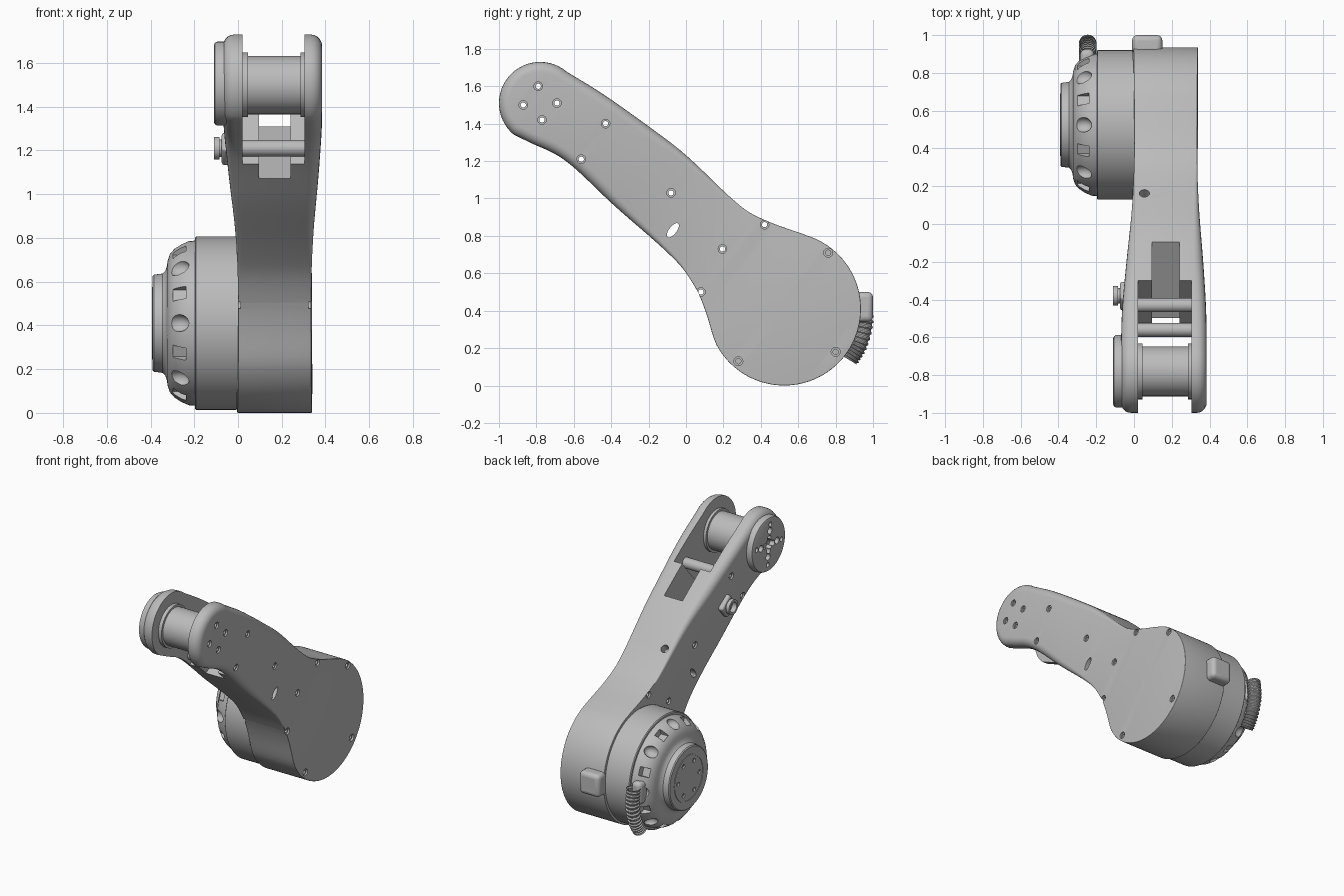
import bpy, bmesh, math
from mathutils import Matrix, Vector

if "Cube" in bpy.data.objects:
    bpy.data.objects.remove(bpy.data.objects["Cube"], do_unlink=True)

grey = bpy.data.materials.new("machined grey")
grey.use_nodes = True
grey.diffuse_color = (0.5, 0.5, 0.5, 1)
grey.node_tree.nodes["Principled BSDF"].inputs["Base Color"].default_value = (0.5, 0.5, 0.5, 1)

# Arm frame: x across, s along the arm, t perpendicular to it (in the y-z plane)
TIP, BASE = Vector((0, -0.78, 1.51)), Vector((0, 0.525, 0.41))
R_TIP, R_BASE = 0.22, 0.41
along = (BASE - TIP).normalized()
up = Vector((0, -along.z, along.y))
length = (BASE - TIP).length
FRAME = Matrix.Translation(TIP) @ Matrix(((1, 0, 0), (0, along.y, up.y), (0, along.z, up.z))).to_4x4()


def arm_s(y, z):
    return (Vector((0, y, z)) - TIP).dot(along)


def smooth(points, s):
    """Smooth interpolation through (s, value) points."""
    n = len(points)
    i = max([k for k in range(n - 1) if points[k][0] <= s], default=0)
    slope = lambda a, b: (points[b][1] - points[a][1]) / (points[b][0] - points[a][0])
    m0, m1 = slope(max(i - 1, 0), i + 1), slope(i, min(i + 2, n - 1))
    (a, p), (b, q) = points[i], points[i + 1]
    h, u = b - a, (s - a) / (b - a)
    return ((2*u**3 - 3*u*u + 1) * p + (u**3 - 2*u*u + u) * h * m0
            + (3*u*u - 2*u**3) * q + (u**3 - u*u) * h * m1)


def finish(name, bm, angle=30):
    bmesh.ops.recalc_face_normals(bm, faces=bm.faces)
    mesh = bpy.data.meshes.new(name)
    bm.to_mesh(mesh)
    bm.free()
    obj = bpy.data.objects.new(name, mesh)
    bpy.context.collection.objects.link(obj)
    mesh.materials.append(grey)
    shade(obj, angle)
    return obj


def shade(obj, angle=30):
    bpy.ops.object.select_all(action='DESELECT')
    obj.select_set(True)
    bpy.context.view_layer.objects.active = obj
    bpy.ops.object.shade_smooth_by_angle(angle=math.radians(angle))


def lathe(bm, profile, y, z, seg=24):
    """Closed solid of (x, radius) steps turned about an axis along x."""
    rings = [[bm.verts.new((x, y + r * math.cos(math.tau * k / seg), z + r * math.sin(math.tau * k / seg)))
              for k in range(seg)] for x, r in profile]
    for a, b in zip(rings, rings[1:]):
        for k in range(seg):
            j = (k + 1) % seg
            bm.faces.new((a[k], a[j], b[j], b[k]))
    bm.faces.new(rings[0])
    bm.faces.new(rings[-1])


def turned(name, profile, y, z, seg=64):
    bm = bmesh.new()
    lathe(bm, profile, y, z, seg)
    return finish(name, bm)


def box(bm, lo, hi, matrix=Matrix()):
    lo, hi = Vector(lo), Vector(hi)
    fit = Matrix.Translation((lo + hi) / 2) @ Matrix.Diagonal((*(hi - lo), 1))
    return bmesh.ops.create_cube(bm, size=1, matrix=matrix @ fit)["verts"]


def cut(obj, *cutters):
    for cutter in cutters:
        cutter.hide_render = True
        mod = obj.modifiers.new("cut", 'BOOLEAN')
        mod.operation, mod.solver, mod.object, mod.use_self = 'DIFFERENCE', 'EXACT', cutter, True
        bpy.ops.object.select_all(action='DESELECT')
        bpy.context.view_layer.objects.active = obj
        obj.select_set(True)
        bpy.ops.object.modifier_apply(modifier=mod.name)
    shade(obj)


def soften(obj, width, segments=3):
    mod = obj.modifiers.new("round", 'BEVEL')
    mod.width, mod.segments, mod.limit_method = width, segments, 'ANGLE'


# Arm body: outline of station pairs, lofted across x with rounded rims
UPPER = [(0, .22), (.24, .255), (.65, .287), (.8, .289), (1.19, .27), (1.35, .305), (1.55, .38), (1.62, .4)]
LOWER = [(0, -.22), (.11, -.192), (.235, -.157), (.36, -.147), (.64, -.163), (1.1, -.177),
         (1.27, -.219), (1.39, -.279), (1.55, -.38), (1.62, -.4)]
RIGHT = [(-.22, .385), (.2, .383), (.5, .37), (.9, .345), (1.25, .335), (2.2, .34)]
LEFT = [(-.22, -.07), (.2, -.065), (.5, -.045), (.9, -.012), (1.25, 0), (2.2, -.005)]

stations = []
for k in range(14):
    a = math.pi / 2 * k / 14
    stations.append((-R_TIP * math.cos(a), R_TIP * math.sin(a), -R_TIP * math.sin(a)))
for k in range(48):
    s = 1.55 * k / 48
    stations.append((s, smooth(UPPER, s), smooth(LOWER, s)))
start = math.asin((1.55 - length) / R_BASE)
for k in range(37):
    a = start + (math.pi / 2 - start) * k / 36
    t = R_BASE * math.cos(a)
    stations.append((length + R_BASE * math.sin(a), t, -t))

n = len(stations) - 1
loop = [(s, u) for s, u, l in stations] + [(s, l) for s, u, l in stations[n - 1:0:-1]]
N = len(loop)
bm = bmesh.new()
rings = []
for side, STEPS in ((-1, range(6)), (1, range(5, -1, -1))):
    for step in STEPS:
        a = math.pi / 2 * step / 5
        ring = []
        for i, (s, t) in enumerate(loop):
            p, q = loop[i - 1], loop[(i + 1) % N]
            normal = Vector((q[1] - p[1], p[0] - q[0])).normalized()
            r = 0.004 + 0.05 * min(1, max(0, (1.25 - s) / 0.7))
            inset = r * (1 - math.sin(a))
            face = smooth(RIGHT if side > 0 else LEFT, s)
            x = face - side * r * (1 - math.cos(a))
            ring.append(bm.verts.new(FRAME @ Vector((x, s + normal.x * inset, t + normal.y * inset))))
        rings.append(ring)
for a, b in zip(rings, rings[1:]):
    for k in range(N):
        bm.faces.new((a[k], a[(k + 1) % N], b[(k + 1) % N], b[k]))
for ring in (rings[0], rings[-1]):
    for i in range(n):
        corners = (ring[i], ring[i + 1], ring[N - i - 1], ring[(N - i) % N])
        bm.faces.new(list(dict.fromkeys(corners)))
# the rim offset points inward only if the outline runs clockwise
body = finish("arm_body", bm)

# Fork gap and the narrower slot behind it
bm = bmesh.new()
box(bm, (.02, -.5, -.6), (.305, .4, .6), FRAME)
fork_gap = finish("fork_gap_cutter", bm)
bm = bmesh.new()
for v in box(bm, (.095, .1, -.5), (.24, .552, .5)):
    if v.co.y > .3:
        v.co.y += .35 * v.co.z
    v.co = FRAME @ v.co
back_slot = finish("back_slot_cutter", bm)

# Counterbored bolt holes, blind holes, cable slot and top hole
HUB_HOLES = [(-.79, 1.6), (-.87, 1.5), (-.77, 1.42), (-.69, 1.51)]
RODS = [(-.56, 1.21), (-.43, 1.4)]
bm = bmesh.new()
for y, z in HUB_HOLES + RODS + [(-.08, 1.03), (.42, .86), (.195, .73), (.08, .5)]:
    s = arm_s(y, z)
    l, r = smooth(LEFT, s), smooth(RIGHT, s)
    lathe(bm, [(l - .1, .023), (l + .012, .023), (l + .012, .014),
               (r - .012, .014), (r - .012, .023), (r + .1, .023)], y, z)
bolt_holes = finish("bolt_hole_cutter", bm)
bm = bmesh.new()
for y, z in [(.76, .71), (.8, .18), (.28, .13)]:
    lathe(bm, [(.28, .014), (.325, .014), (.325, .024), (.4, .024)], y, z)
slot = Matrix.Translation((0, -.07, .83)) @ Matrix.Rotation(math.radians(-38), 4, 'X')
bmesh.ops.create_cone(bm, cap_ends=True, segments=24, radius1=.02, radius2=.02, depth=1,
                      matrix=slot @ Matrix.Diagonal((1, 1, 2.3, 1)) @ Matrix.Rotation(math.pi / 2, 4, 'Y'))
hole = Matrix.Translation((.055, .165, 1.08)) @ up.to_track_quat('Z', 'Y').to_matrix().to_4x4()
bmesh.ops.create_cone(bm, cap_ends=True, segments=24, radius1=.027, radius2=.027, depth=.12, matrix=hole)
other_holes = finish("other_hole_cutter", bm)
cut(body, fork_gap, back_slot, bolt_holes, other_holes)

# Drum and cross rods in the fork
drum = turned("fork_drum", [(.015, .148), (.045, .148), (.045, .132), (.285, .132), (.285, .148), (.31, .148)],
              -.78, 1.5)
cut(drum, bolt_holes)
for i, (y, z) in enumerate(RODS):
    cut(turned(f"cross_rod_{i + 1}", [(.015, .037), (.31, .037)], y, z, 32), bolt_holes)

# Hub plate on the outside of the fork
hub = turned("hub_plate", [(-.05, .192), (-.095, .192), (-.106, .186), (-.11, .175)], -.78, 1.505)
bm = bmesh.new()
lathe(bm, [(-.2, .038), (-.072, .038)], -.78, 1.505)
for k in range(4):
    a = math.pi / 2 * k + .1
    c, d = math.cos(a), math.sin(a)
    lathe(bm, [(-.2, .02), (-.074, .02)], -.78 + .045 * c, 1.505 + .045 * d)
    lathe(bm, [(-.2, .016), (-.085, .016)], -.78 + .14 * c, 1.505 + .14 * d)
cut(hub, bolt_holes, finish("hub_cutter", bm))

# Cable gland beside the arm
bm = bmesh.new()
box(bm, (-.075, .44, -.03), (-.03, .56, .08), FRAME)
soften(finish("gland_plate", bm), .015)
turned("cable_gland", [(-.03, .04), (-.085, .04), (-.085, .052), (-.11, .052), (-.11, .036), (-.06, .036)],
       -.38, 1.21, 32)

# Motor case, bell and output cap
turned("motor_case", [(.01, .392), (-.008, .392), (-.008, .396), (-.192, .396), (-.197, .39)], .525, .41, 96)
bell = turned("motor_bell", [(-.19, .378), (-.225, .375), (-.26, .362), (-.29, .342), (-.312, .315),
                             (-.322, .285), (-.325, .262), (-.332, .24), (-.345, .227), (-.384, .222), (-.39, .215)],
              .525, .41, 96)
bm = bmesh.new()
for k in range(16):
    turn = Matrix.Translation(BASE) @ Matrix.Rotation(math.tau * k / 16, 4, 'X')
    if k % 2:
        box(bm, (-.298, -.4, -.03), (-.238, -.325, .03), turn)
    else:
        bmesh.ops.create_uvsphere(bm, u_segments=24, v_segments=12, radius=1, matrix=turn
                                  @ Matrix.Translation((-.275, -.36, 0)) @ Matrix.Diagonal((.055, .04, .04, 1)))
for k in range(6):
    a = math.tau * k / 6
    lathe(bm, [(-.5, .015), (-.37, .015)], .525 + .12 * math.cos(a), .41 + .12 * math.sin(a), 16)
cut(bell, finish("bell_cutter", bm))
turned("cap_ring", [(-.38, .165), (-.393, .165), (-.393, .155), (-.38, .155)], .525, .41)

# Rear clip on the body and cable port on the bell
for name, lo, hi in (("rear_clip", (-.01, .9, .34), (.15, 1, .5)),
                     ("cable_port", (-.285, .83, .33), (-.21, .925, .49))):
    bm = bmesh.new()
    box(bm, lo, hi)
    soften(finish(name, bm), .028, 4)

# Ribbed hose, curving down behind the motor
PATH_Y = [(0, .945), (.35, .955), (.65, .925), (1, .875)]
PATH_Z = [(0, .46), (.35, .34), (.65, .22), (1, .135)]
bm = bmesh.new()
rings = []
for k in range(61):
    u = k / 60
    p = Vector((-.245, smooth(PATH_Y, u), smooth(PATH_Z, u)))
    v = min(u + .01, 1)
    d = Vector((0, smooth(PATH_Y, v) - smooth(PATH_Y, v - .02), smooth(PATH_Z, v) - smooth(PATH_Z, v - .02))).normalized()
    side = Vector((0, -d.z, d.y))
    r = .047 if k % 4 < 2 else .04
    rings.append([bm.verts.new(p + r * (Vector((math.cos(a), 0, 0)) + side * math.sin(a)))
                  for a in (math.tau * j / 20 for j in range(20))])
for a, b in zip(rings, rings[1:]):
    for j in range(20):
        bm.faces.new((a[j], a[(j + 1) % 20], b[(j + 1) % 20], b[j]))
finish("ribbed_hose", bm)

# Cutters are no longer needed
for obj in [o for o in bpy.data.objects if o.name.endswith("_cutter")]:
    bpy.data.objects.remove(obj, do_unlink=True)
